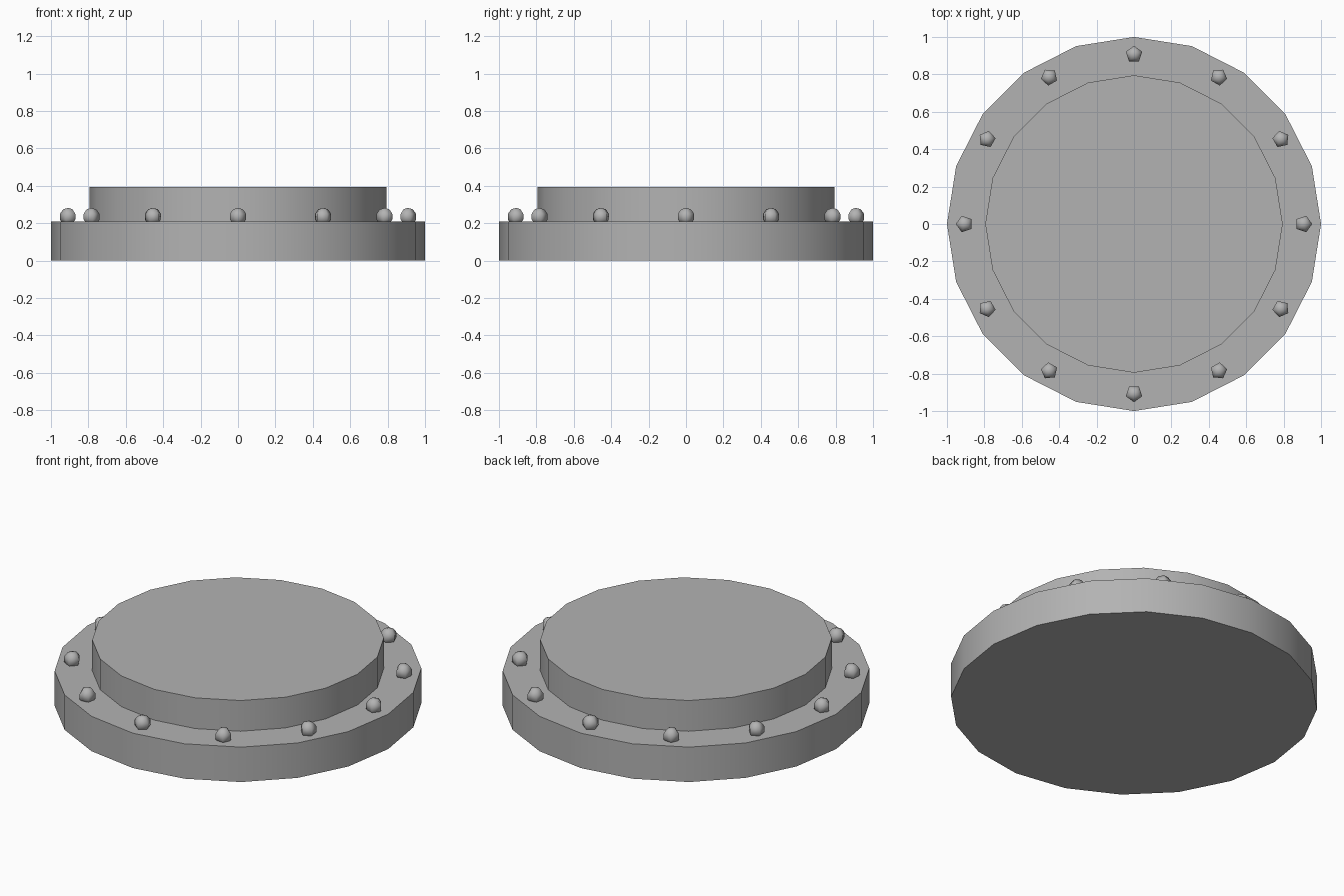
import bpy, bmesh
from math import cos, sin, pi, radians

if "Cube" in bpy.data.objects:
    bpy.data.objects.remove(bpy.data.objects["Cube"])

# Mid grey for every part
grey = bpy.data.materials.new("dark_grey")
grey.diffuse_color = (0.45, 0.45, 0.45, 1)
grey.use_nodes = True
grey.node_tree.nodes["Principled BSDF"].inputs["Base Color"].default_value = grey.diffuse_color


def lathe(name, profile, sides, loc=(0, 0, 0), turn=0.0):
    """Revolve (radius, z) points into a closed solid; radius 0 at the end makes a pole."""
    bm = bmesh.new()
    rings = []
    for r, z in profile:
        if r == 0:
            rings.append([bm.verts.new((0, 0, z))])
        else:
            rings.append([bm.verts.new((r * cos(2 * pi * i / sides), r * sin(2 * pi * i / sides), z))
                          for i in range(sides)])
    for a, b in zip(rings, rings[1:]):
        for i in range(sides):
            j = (i + 1) % sides
            bm.faces.new([a[i], a[j], b[0]] if len(b) == 1 else [a[i], a[j], b[j], b[i]])
    for ring in (rings[0], rings[-1]):
        if len(ring) > 1:
            bm.faces.new(ring)
    bmesh.ops.recalc_face_normals(bm, faces=bm.faces[:])
    mesh = bpy.data.meshes.new(name)
    bm.to_mesh(mesh)
    bm.free()
    mesh.materials.append(grey)
    obj = bpy.data.objects.new(name, mesh)
    bpy.context.collection.objects.link(obj)
    obj.location = loc
    obj.rotation_euler.z = turn
    return obj


def smooth(obj, angle):
    bpy.ops.object.select_all(action='DESELECT')
    obj.select_set(True)
    bpy.context.view_layer.objects.active = obj
    bpy.ops.object.shade_smooth_by_angle(angle=angle)


# Wide base disc and the raised disc on top
smooth(lathe("base_disc", [(1.0, 0), (1.0, 0.21)], 20), pi / 6)
smooth(lathe("raised_disc", [(0.795, 0.21), (0.795, 0.395)], 20), pi / 6)

# Ring of twelve five-sided ball rivets sunk into the base, one corner pointing outward
R, CZ = 0.048, 0.235
RIVET = [(R * cos(radians(d)), CZ + R * sin(radians(d))) for d in (-54, -18, 18, 54)] + [(0, CZ + R)]
for k in range(12):
    a = 2 * pi * k / 12
    rivet = lathe(f"rivet_{k + 1}", RIVET, 5, (0.907 * cos(a), 0.907 * sin(a), 0), a)
    smooth(rivet, pi / 2.2)
